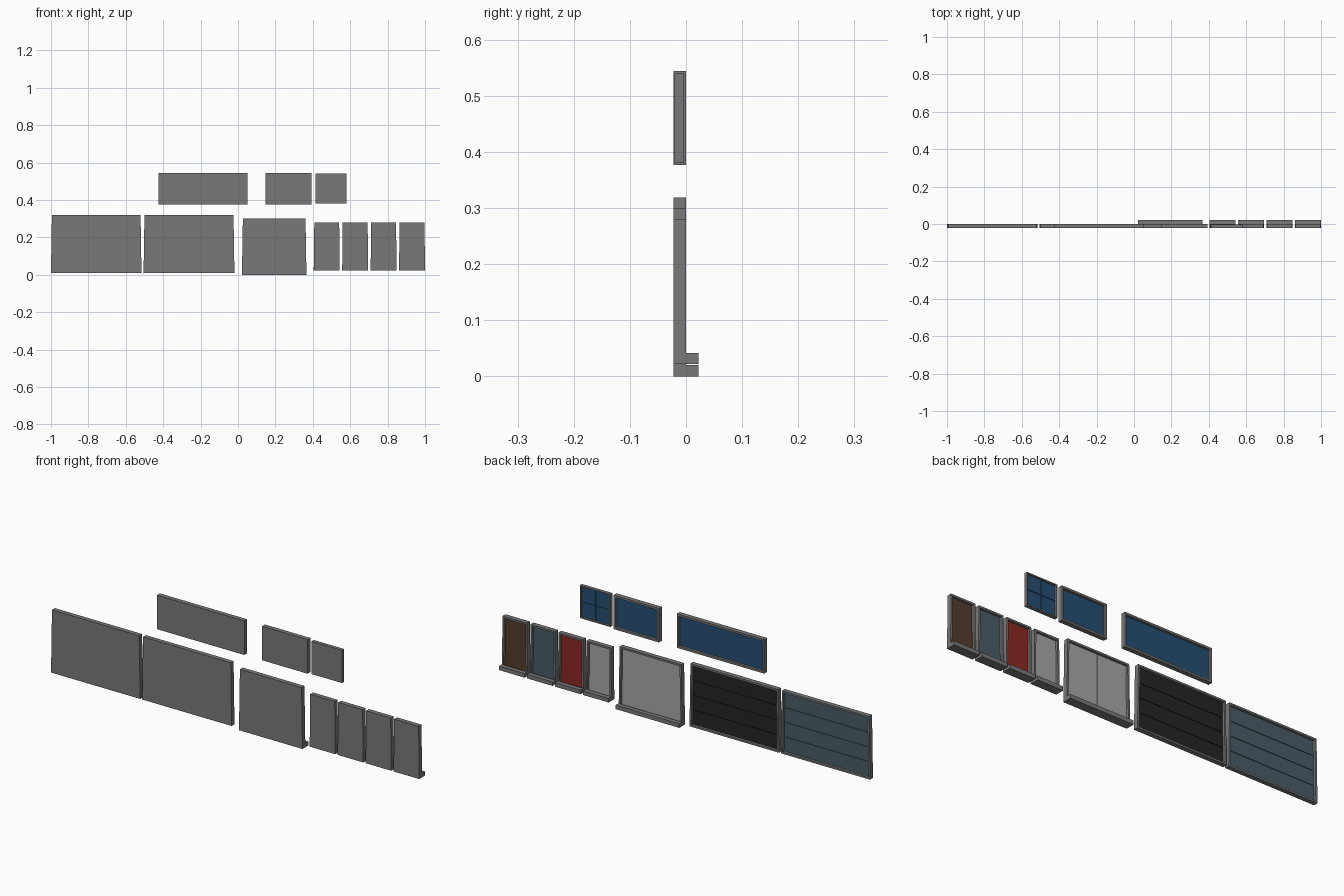
import bpy, bmesh

if "Cube" in bpy.data.objects:
    bpy.data.objects.remove(bpy.data.objects["Cube"])


def mat(name, rgb):
    m = bpy.data.materials.new(name)
    m.diffuse_color = (*rgb, 1)
    m.use_nodes = True
    m.node_tree.nodes["Principled BSDF"].inputs["Base Color"].default_value = m.diffuse_color
    return m


GREY = mat("frame grey", (0.19, 0.19, 0.19))
LIGHT = mat("light grey", (0.39, 0.39, 0.39))
BLUE = mat("glass blue", (0.019, 0.08, 0.17))
TEAL = mat("slate teal", (0.068, 0.11, 0.135))
BLACK = mat("charcoal", (0.018, 0.018, 0.018))
RED = mat("door red", (0.26, 0.022, 0.018))
BROWN = mat("wood brown", (0.09, 0.046, 0.025))


def prism(bm, x0, x1, y0, y1, z0, z1, taper=0.0):
    """Box whose sides lean inwards by taper at the top."""
    r = bmesh.ops.create_cube(bm, size=1)
    for v in r["verts"]:
        right, back, up = v.co.x > 0, v.co.y > 0, v.co.z > 0
        t = taper if up else 0
        v.co = (x1 - t if right else x0 + t, y1 if back else y0, z1 if up else z0)


def finish(bm, name, mats):
    me = bpy.data.meshes.new(name)
    bm.normal_update()
    bm.to_mesh(me)
    bm.free()
    ob = bpy.data.objects.new(name, me)
    for m in mats:
        me.materials.append(m)
    bpy.context.collection.objects.link(ob)


def unit(name, x0, x1, z0, z1, colour, cols=1, rows=1, taper=0.0, rim=0.009,
         y0=-0.0225, y1=0.0, depth=0.012, gap=0.003, step=0.0):
    # Frame with a recessed, coloured back
    bm = bmesh.new()
    prism(bm, x0, x1, y0, y1, z0, z1, taper)
    bm.normal_update()
    back = max(bm.faces, key=lambda f: f.normal.y)
    bmesh.ops.inset_region(bm, faces=[back], thickness=rim, use_even_offset=True)
    r = bmesh.ops.extrude_face_region(bm, geom=[back])
    bmesh.ops.delete(bm, geom=[back], context="FACES_ONLY") if back.is_valid else None
    bmesh.ops.translate(bm, vec=(0, -depth, 0),
                        verts=[g for g in r["geom"] if isinstance(g, bmesh.types.BMVert)])
    for g in r["geom"]:
        if isinstance(g, bmesh.types.BMFace):
            g.material_index = 1
    bmesh.ops.recalc_face_normals(bm, faces=bm.faces[:])
    finish(bm, name + "_frame", [GREY, colour])

    # Raised panels split by narrow grooves
    bm = bmesh.new()
    m = rim + taper + 0.002
    w = (x1 - x0 - 2 * m) / cols
    h = (z1 - z0 - 2 * (rim + 0.002)) / rows
    for i in range(cols):
        for j in range(rows):
            px, pz = x0 + m + i * w, z0 + rim + 0.002 + j * h
            prism(bm, px + gap / 2 * (i > 0), px + w - gap / 2 * (i < cols - 1),
                  y1 - depth - 0.001, y1 - depth + 0.003,
                  pz + gap / 2 * (j > 0), pz + h - gap / 2 * (j < rows - 1))
    finish(bm, name + "_panels", [colour])

    # Threshold step behind the door
    if step:
        bm = bmesh.new()
        prism(bm, x0, x1, y1, 0.0225, z0, z0 + step)
        finish(bm, name + "_step", [GREY])


# Garage doors
unit("garage_door_teal", -1.0, -0.516, 0.01, 0.319, TEAL, rows=4, taper=0.005)
unit("garage_door_black", -0.505, -0.019, 0.01, 0.319, BLACK, rows=4, taper=0.005)

# Double door
unit("double_door", 0.021, 0.366, 0.0, 0.30, LIGHT, cols=2, taper=0.005, step=0.02)

# Single doors
for i, (label, colour) in enumerate([("grey", LIGHT), ("red", RED),
                                     ("teal", TEAL), ("brown", BROWN)]):
    x = 0.405 + i * 0.152
    unit("single_door_" + label, x, x + 0.139, 0.022, 0.28, colour, taper=0.003, step=0.02)

# Windows
unit("wide_window", -0.425, 0.05, 0.377, 0.544, BLUE, rim=0.01)
unit("medium_window", 0.147, 0.393, 0.377, 0.544, BLUE, rim=0.01)
unit("small_window", 0.414, 0.58, 0.38, 0.541, BLUE, cols=2, rows=2, rim=0.006,
     y0=-0.0205, y1=-0.004, depth=0.009, gap=0.004)
